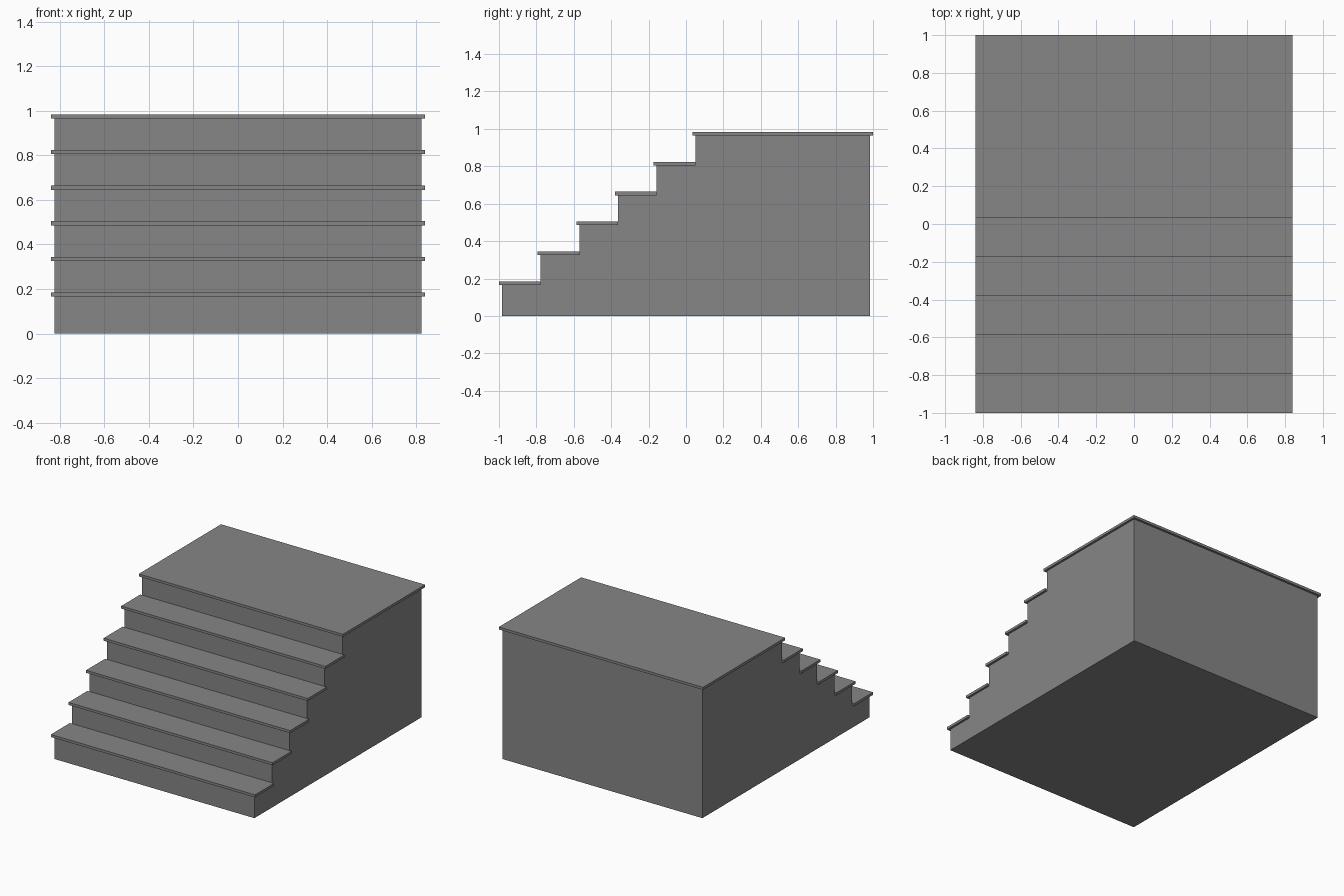
import bpy
import bmesh

if "Cube" in bpy.data.objects:
    bpy.data.objects.remove(bpy.data.objects["Cube"])

STEPS = 6
RUN, RISE = 0.2067, 0.16
FIRST = 0.165            # body height under the first tread
THICK = 0.019            # tread thickness
LIP = 0.0165             # tread overhang
HALF_W = 0.84            # half width over the treads
BACK = 1.0

# Dark grey stone
stone = bpy.data.materials.new("dark_grey")
stone.diffuse_color = (0.24, 0.24, 0.24, 1)
stone.use_nodes = True
stone.node_tree.nodes["Principled BSDF"].inputs["Base Color"].default_value = stone.diffuse_color


def extrude_profile(name, profile, half_width):
    """Solid from a (y, z) profile extruded symmetrically along x."""
    bm = bmesh.new()
    face = bm.faces.new([bm.verts.new((-half_width, y, z)) for y, z in profile])
    out = bmesh.ops.extrude_face_region(bm, geom=[face], use_keep_orig=True)
    moved = [g for g in out["geom"] if isinstance(g, bmesh.types.BMVert)]
    bmesh.ops.translate(bm, verts=moved, vec=(2 * half_width, 0, 0))
    bmesh.ops.recalc_face_normals(bm, faces=bm.faces)
    mesh = bpy.data.meshes.new(name)
    bm.to_mesh(mesh)
    bm.free()
    mesh.materials.append(stone)
    obj = bpy.data.objects.new(name, mesh)
    bpy.context.collection.objects.link(obj)
    return obj


def riser_y(i):
    return -1.0 + LIP + i * RUN


# Stepped body: one solid block with a staircase profile
profile = [(BACK - LIP, 0), (riser_y(0), 0)]
for i in range(STEPS):
    z = FIRST + i * RISE
    profile.append((riser_y(i), z))
    profile.append((riser_y(i + 1) if i < STEPS - 1 else BACK - LIP, z))
extrude_profile("stair_body", profile, HALF_W - LIP)

# Treads overhanging front and sides; the last one is the landing
for i in range(STEPS):
    last = i == STEPS - 1
    y0 = riser_y(i) - LIP
    y1 = BACK if last else riser_y(i + 1)
    z0 = FIRST + i * RISE
    extrude_profile("landing_slab" if last else f"tread_{i + 1}",
                    [(y0, z0), (y1, z0), (y1, z0 + THICK), (y0, z0 + THICK)],
                    HALF_W)
